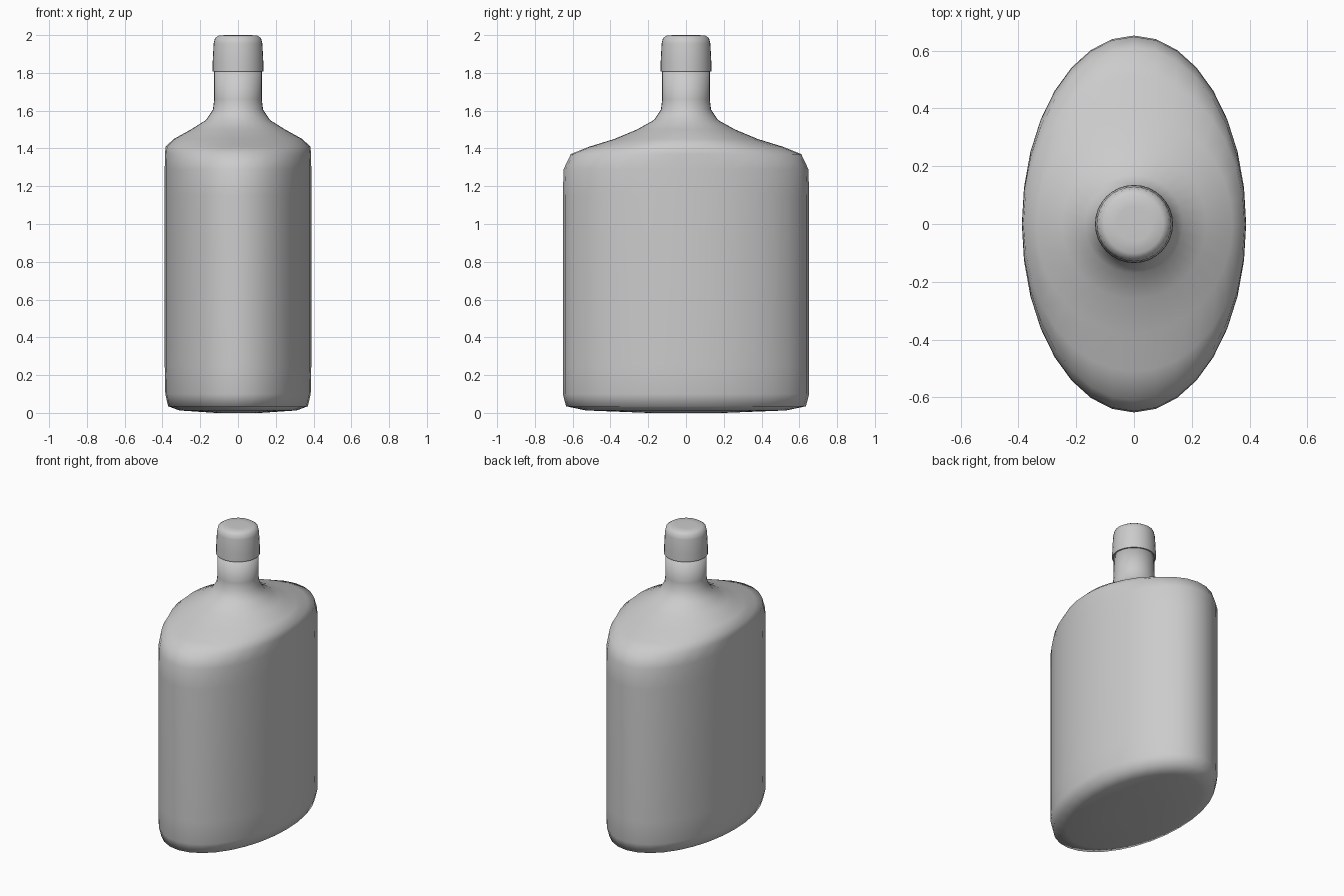
import bpy, bmesh, math

SEGMENTS = 32

cube = bpy.data.objects.get("Cube")
if cube:
    bpy.data.objects.remove(cube, do_unlink=True)

grey = bpy.data.materials.new("plain grey")
grey.use_nodes = True
colour = (0.6, 0.6, 0.6, 1)
grey.diffuse_color = colour
grey.node_tree.nodes["Principled BSDF"].inputs["Base Color"].default_value = colour


def loft(name, rings):
    """Skin a stack of elliptical rings (x radius, y radius, height), capped at both ends."""
    bm = bmesh.new()
    loops = []
    for rx, ry, z in rings:
        angles = [math.tau * i / SEGMENTS for i in range(SEGMENTS)]
        loops.append([bm.verts.new((rx * math.cos(a), ry * math.sin(a), z)) for a in angles])
    for low, high in zip(loops, loops[1:]):
        for i in range(SEGMENTS):
            j = (i + 1) % SEGMENTS
            bm.faces.new((low[i], low[j], high[j], high[i]))
    bm.faces.new(loops[0][::-1])
    bm.faces.new(loops[-1])
    for face in bm.faces:
        face.smooth = True
    mesh = bpy.data.meshes.new(name)
    bm.to_mesh(mesh)
    bm.free()
    mesh.materials.append(grey)
    obj = bpy.data.objects.new(name, mesh)
    bpy.context.collection.objects.link(obj)
    return obj


# Oval flask body, sloping shoulders and round neck
loft("bottle", [
    (0.12, 0.2, 0.0), (0.31, 0.53, 0.013), (0.37, 0.635, 0.035), (0.385, 0.652, 0.1),
    (0.388, 0.652, 0.25), (0.388, 0.652, 1.15), (0.388, 0.648, 1.29),
    (0.387, 0.61, 1.37), (0.383, 0.51, 1.41), (0.34, 0.38, 1.45),
    (0.25, 0.26, 1.5), (0.17, 0.17, 1.55), (0.133, 0.133, 1.605),
    (0.126, 0.126, 1.66), (0.126, 0.126, 1.82),
])

# Slightly tapered stopper with a rounded top
cap = loft("cap", [
    (0.12, 0.12, 1.808), (0.135, 0.135, 1.808), (0.134, 0.134, 1.86),
    (0.129, 0.129, 1.955), (0.122, 0.122, 1.985), (0.102, 0.102, 1.998), (0.06, 0.06, 2.0),
])

# Crisp lip under the cap
for edge in cap.data.edges:
    ends = [cap.data.vertices[v].co for v in edge.vertices]
    if all(co.z < 1.82 and co.xy.length > 0.13 for co in ends):
        edge.use_edge_sharp = True
